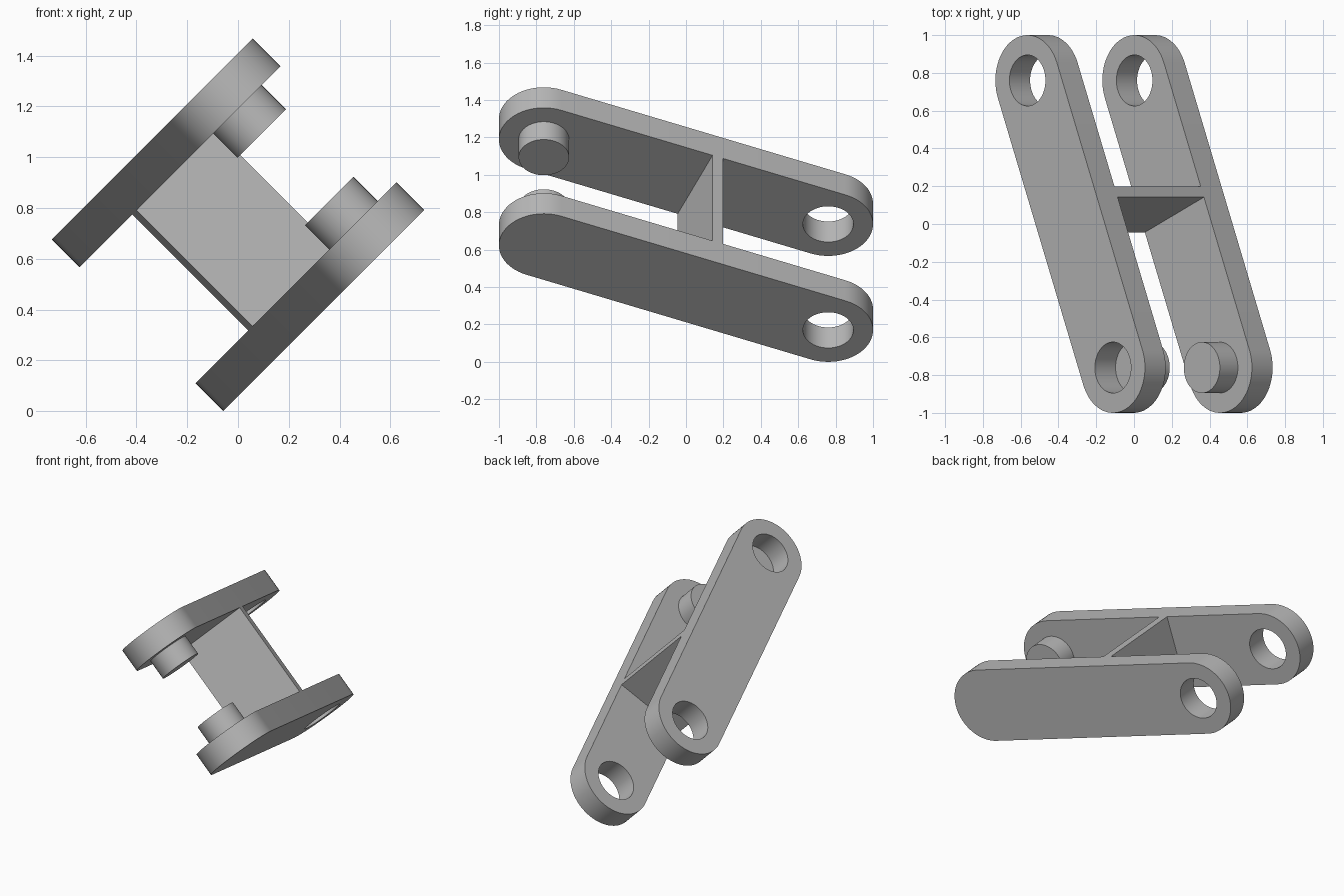
import bpy, bmesh, math
from mathutils import Vector, Matrix

cube = bpy.data.objects.get("Cube")
if cube:
    bpy.data.objects.remove(cube)

# Main sizes
R, PIN_R = 0.24, 0.135          # plate end radius, pin and hole radius
REACH = math.hypot(0.32, 0.76)  # centre to each pivot
THICK, INNER = 0.155, 0.323     # plate thickness, inner face offset
PIN_LEN = 0.135
SEG = 64

# Tilted frame: long axis, width axis, plate normal
s = math.sqrt(0.5)
tilt = Vector((s, 0, s))
back = Vector((0, 1, 0))
long_axis = (0.76 * back - 0.32 * tilt) / REACH
width_axis = (0.76 * tilt + 0.32 * back) / REACH
normal = Vector((s, 0, -s))
height = (0.32 + R + INNER + THICK) * s
frame = Matrix((long_axis, width_axis, normal)).transposed().to_4x4()
frame = Matrix.Translation((0, 0, height)) @ frame

grey = bpy.data.materials.new("plain_grey")
grey.use_nodes = True
colour = (0.48, 0.48, 0.48, 1)
grey.diffuse_color = colour
grey.node_tree.nodes["Principled BSDF"].inputs["Base Color"].default_value = colour


def prism(name, outline, low, high):
    """Extrude a closed outline along the plate normal."""
    bm = bmesh.new()
    face = bm.faces.new([bm.verts.new((x, y, low)) for x, y in outline])
    top = bmesh.ops.extrude_face_region(bm, geom=[face])["geom"]
    bmesh.ops.translate(bm, vec=(0, 0, high - low),
                        verts=[v for v in top if isinstance(v, bmesh.types.BMVert)])
    bmesh.ops.recalc_face_normals(bm, faces=bm.faces)
    mesh = bpy.data.meshes.new(name)
    bm.to_mesh(mesh)
    bm.free()
    mesh.materials.append(grey)
    obj = bpy.data.objects.new(name, mesh)
    bpy.context.collection.objects.link(obj)
    obj.matrix_world = frame
    return obj


def arc(cx, radius, start, sweep, steps):
    return [(cx + radius * math.cos(start + sweep * i / steps),
             radius * math.sin(start + sweep * i / steps)) for i in range(steps + 1)]


def disc(cx):
    return arc(cx, PIN_R, 0, math.tau, SEG)[:-1]


def finish(obj):
    bpy.ops.object.select_all(action="DESELECT")
    obj.select_set(True)
    bpy.context.view_layer.objects.active = obj
    for mod in list(obj.modifiers):
        bpy.ops.object.modifier_apply(modifier=mod.name)
    bpy.ops.object.shade_smooth_by_angle(angle=math.radians(30))


def plate(name, low, holes):
    """Round-ended side plate with through holes."""
    outline = (arc(REACH, R, -math.pi / 2, math.pi, SEG // 2)
               + arc(-REACH, R, math.pi / 2, math.pi, SEG // 2))
    obj = prism(name, outline, low, low + THICK)
    cutters = []
    for x in holes:
        cutter = prism("hole_cutter", disc(x), low - 0.1, low + THICK + 0.1)
        cutter.hide_render = True
        cutters.append(cutter)
        mod = obj.modifiers.new("hole", "BOOLEAN")
        mod.operation, mod.solver, mod.object = "DIFFERENCE", "EXACT", cutter
    bpy.context.view_layer.update()
    finish(obj)
    for cutter in cutters:
        bpy.data.objects.remove(cutter)


# Side plates: the upper one is also open behind its pin
plate("upper_side_plate", -INNER - THICK, (REACH, -REACH))
plate("lower_side_plate", INNER, (REACH,))

# Inward facing pins
finish(prism("upper_pin", disc(-REACH), -INNER, -INNER + PIN_LEN))
finish(prism("lower_pin", disc(-REACH), INNER - PIN_LEN, INNER))

# Web joining the plates
web = [(0.053, -R), (0.114, -R), (0.114, R), (0.053, R)]
prism("cross_web", web, -INNER, INNER)
